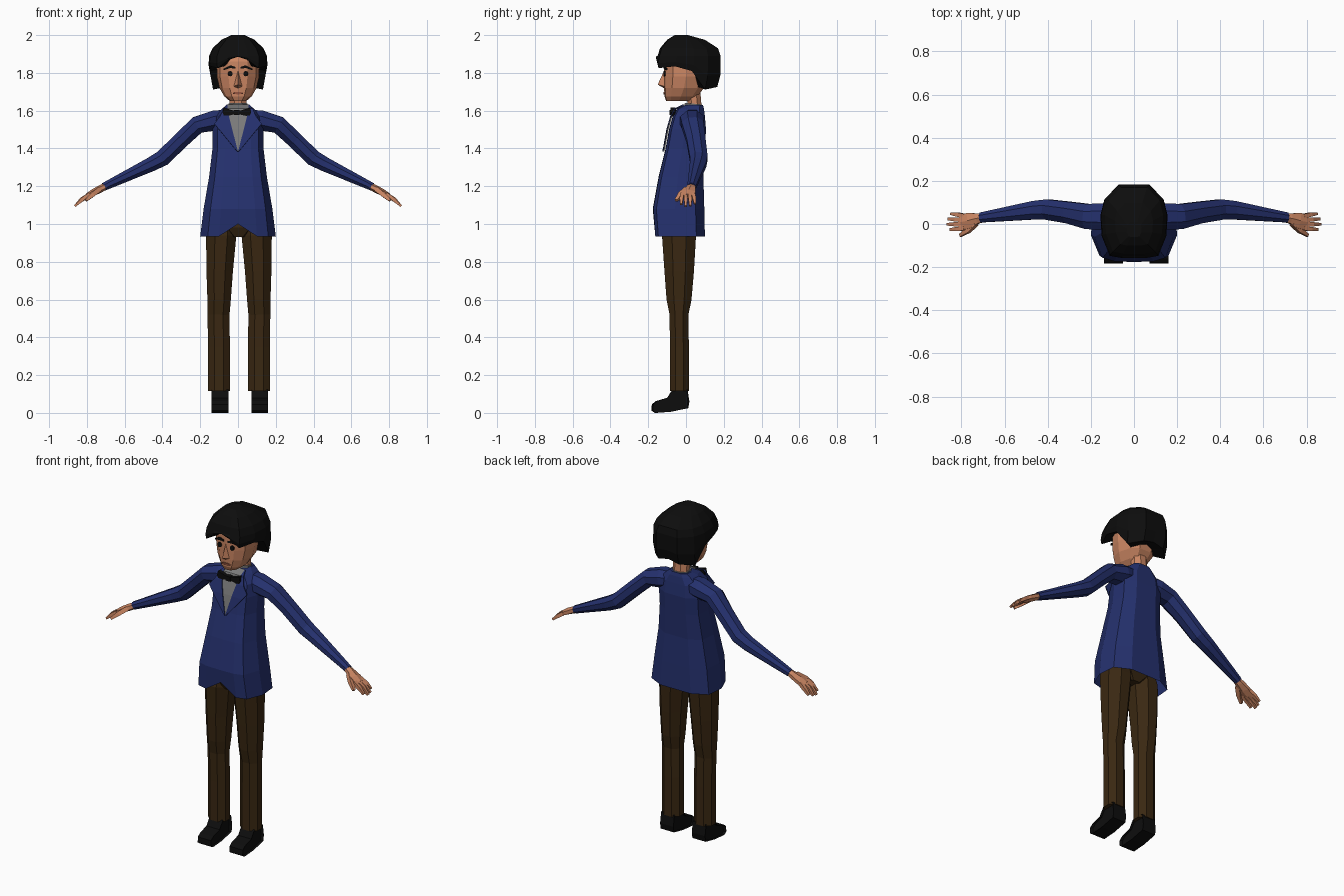
import bpy, bmesh, math
from mathutils import Vector

if "Cube" in bpy.data.objects:
    bpy.data.objects.remove(bpy.data.objects["Cube"])


def material(name, r, g, b):
    m = bpy.data.materials.new(name)
    m.use_nodes = True
    m.diffuse_color = (r, g, b, 1)
    m.node_tree.nodes["Principled BSDF"].inputs["Base Color"].default_value = (r, g, b, 1)
    return m


BLUE = material("jacket blue", .018, .03, .155)
BROWN = material("trouser brown", .042, .021, .006)
SKIN = material("skin", .6, .24, .125)
LIP = material("lip", .3, .09, .05)
BLACK = material("black", .004, .004, .004)
GREY = material("shirt grey", .2, .2, .2)


def finish(name, bm, mat):
    bmesh.ops.recalc_face_normals(bm, faces=bm.faces)
    mesh = bpy.data.meshes.new(name)
    bm.to_mesh(mesh)
    bm.free()
    mesh.materials.append(mat)
    ob = bpy.data.objects.new(name, mesh)
    bpy.context.collection.objects.link(ob)
    return ob


def loft(name, rows, mat, start=True, end=True):
    """Skin a list of closed rings."""
    bm = bmesh.new()
    rings = [[bm.verts.new(p) for p in row] for row in rows]
    n = len(rows[0])
    for a, b in zip(rings, rings[1:]):
        for i in range(n):
            j = (i + 1) % n
            bm.faces.new((a[i], a[j], b[j], b[i]))
    if start:
        bm.faces.new(rings[0])
    if end:
        bm.faces.new(rings[-1])
    return finish(name, bm, mat)


def tube(name, path, mat, n=8, side=1, shift=0):
    """Limb along a path of (x, y, z, radius along y, radius across)."""
    pts = [Vector((p[0] * side + shift, p[1], p[2])) for p in path]
    rows = []
    for i, p in enumerate(pts):
        t = (pts[min(i + 1, len(pts) - 1)] - pts[max(i - 1, 0)]).normalized()
        a = Vector((0, 1, 0))
        a = (a - t * a.dot(t)).normalized()
        b = t.cross(a)
        k = 1 / math.cos(math.pi / n)
        ang = [math.tau * (j + .5) / n for j in range(n)]
        rows.append([p + a * math.cos(w) * path[i][3] * k + b * math.sin(w) * path[i][4] * k
                     for w in ang])
    return loft(name, rows, mat)


def section(half, z, hw, front, back):
    """Symmetric ring from a half outline of (width, depth) fractions."""
    right = [Vector((u * hw, front + v * (back - front), z)) for u, v in half]
    return right + [Vector((-p.x, p.y, p.z)) for p in right[-2:0:-1]]


def prism(name, outline, depth, place, mat):
    """Extrude an outline; place maps (a, b, depth) to a point."""
    return loft(name, [[place(a, b, d) for a, b in outline] for d in depth], mat)


# Jacket body
TORSO = [(0, 0), (.5, .01), (.8, .07), (1, .43), (.95, .83), (.5, 1), (0, 1)]
coat = [(.935, .2, -.165, .1), (1.08, .182, -.176, .097), (1.25, .153, -.145, .092),
        (1.4, .135, -.108, .1), (1.5, .135, -.09, .106), (1.57, .125, -.07, .1),
        (1.61, .085, -.048, .095), (1.63, .06, -.005, .09)]
rows = [section(TORSO, *r) for r in coat]
rows[0][0].z = 1.0
loft("jacket", rows, BLUE, start=False)


def front_y(z):
    for a, b in zip(coat, coat[1:]):
        if z <= b[0]:
            return a[2] + (b[2] - a[2]) * (z - a[0]) / (b[0] - a[0])
    return coat[-1][2]


def ribbon(name, rows, off, mat):
    """Thin plate following the chest, rows of (z, x0, x1)."""
    bm = bmesh.new()
    pairs = [[bm.verts.new((x, front_y(z) - off, z)) for x in (x0, x1)] for z, x0, x1 in rows]
    for a, b in zip(pairs, pairs[1:]):
        bm.faces.new((a[0], a[1], b[1], b[0]))
    ob = finish(name, bm, mat)
    mod = ob.modifiers.new("thickness", "SOLIDIFY")
    mod.thickness = .006
    mod.offset = 0


# Shirt front and lapels
heights = (1.385, 1.4, 1.5, 1.53, 1.57, 1.61, 1.63)
outer = (.004, .018, .1, .125, .095, .078, .06)
opening = [.001 + .055 * min(1, (z - 1.385) / .215) for z in heights]
ribbon("shirt_front", [(z, -w, w) for z, w in zip(heights, opening)], .006, GREY)
for s, tag in ((1, "left"), (-1, "right")):
    ribbon(tag + "_lapel", [(z, s * w, s * o) for z, w, o in zip(heights, opening, outer)],
           .011, BLUE)
tube("shirt_collar", [(0, .035, 1.58, .055, .055), (0, .04, 1.637, .046, .05)], GREY)

# Bow tie
wing = [(0, .01), (.02, .011), (.07, .026), (.076, 0), (.066, -.022), (.02, -.011), (0, -.01)]
bow = wing + [(-x, z) for x, z in wing[-2:0:-1]]
prism("bow_tie", bow, (-.082, -.055), lambda a, b, d: (a - .006, d, 1.59 + b), BLACK)
prism("bow_knot", [(-.014, -.014), (.014, -.014), (.014, .014), (-.014, .014)], (-.088, -.05),
      lambda a, b, d: (a - .006, d, 1.59 + b), BLACK)

# Hips
tube("hips", [(.004, -.035, .93, .06, .05), (.004, -.035, .98, .085, .15),
              (.004, -.03, 1.1, .08, .13)], BROWN)

arm = [(.05, .035, 1.56, .05, .045), (.12, .033, 1.548, .064, .054), (.215, .035, 1.525, .058, .046),
       (.3, .053, 1.445, .05, .043), (.4, .067, 1.348, .047, .043), (.46, .064, 1.316, .043, .038),
       (.71, .03, 1.197, .023, .021)]
palm = [(.69, .03, 1.206, .018, .015), (.725, .026, 1.188, .024, .017),
        (.765, .015, 1.167, .036, .016), (.8, .008, 1.147, .036, .012)]
leg = [(.09, -.035, 1.02, .07, .07), (.094, -.037, .94, .09, .08), (.102, -.036, .75, .078, .07),
       (.105, -.037, .6, .066, .062), (.108, -.037, .52, .05, .058),
       (.106, -.035, .35, .05, .058), (.106, -.035, .115, .05, .058)]
shoe = [(.012, .025), (.018, .06), (.008, .125), (-.07, .125), (-.1, .08), (-.16, .062),
        (-.181, .045), (-.183, .012), (-.165, 0), (-.08, .006)]

for s, tag in ((1, "left"), (-1, "right")):
    # Sleeve and hand
    tube(tag + "_sleeve", arm, BLUE, side=s)
    tube(tag + "_palm", palm, SKIN, n=6, side=s)
    for i, reach in enumerate((.054, .066, .062, .05)):
        y = -.02 + .019 * i
        tube(f"{tag}_finger_{i + 1}",
             [(.785, y, 1.156, .01, .011), (.795 + reach * .5, y * 1.2, 1.132, .0095, .01),
              (.798 + reach, y * 1.3, 1.15 - reach * .85, .006, .006)], SKIN, n=4, side=s)
    tube(tag + "_thumb", [(.735, .005, 1.182, .014, .013), (.77, -.03, 1.155, .012, .012),
                          (.805, -.053, 1.125, .007, .007)], SKIN, n=4, side=s)
    # Trouser leg and shoe
    tube(tag + "_trouser_leg", leg, BROWN, side=s, shift=.005)
    widths = [(-.03, .7), (-.044, 1), (.044, 1), (.03, .7)]
    loft(tag + "_shoe", [[(s * .105 + .01 + w, -.08 + (y + .08) * (.92 + .08 * (k == 1)), z)
                          for y, z in shoe] for w, k in widths], BLACK)

# Neck and head
tube("neck", [(0, .05, 1.59, .035, .045), (0, .038, 1.7, .038, .045)], SKIN)
FACE = [(0, 0), (.45, .03), (.85, .2), (1, .5), (.8, .85), (.4, 1), (0, 1)]
skull = [(1.652, .045, -.105, .03), (1.675, .072, -.114, .06), (1.72, .098, -.116, .095),
         (1.78, .112, -.116, .115), (1.86, .113, -.116, .12), (1.93, .09, -.08, .1)]
loft("head", [section(FACE, *r) for r in skull], SKIN)

# Nose
nose = bmesh.new()
corner = [nose.verts.new(p) for p in ((0, -.112, 1.82), (.024, -.11, 1.728), (0, -.11, 1.715),
                                      (-.024, -.11, 1.728), (0, -.15, 1.738))]
for i in range(4):
    nose.faces.new((corner[i], corner[(i + 1) % 4], corner[4]))
nose.faces.new(corner[:4])
finish("nose", nose, SKIN)

# Painted features
disc = [(math.cos(k * math.tau / 8) * .013, math.sin(k * math.tau / 8) * .015) for k in range(8)]
for s, tag in ((1, "left"), (-1, "right")):
    prism(tag + "_eye", disc, (-.118, -.109),
          lambda a, b, d: (s * .041 + a, d, 1.796 + b), BLACK)
    brow = [(.014, 1.832), (.04, 1.84), (.078, 1.822), (.076, 1.814), (.04, 1.826), (.014, 1.822)]
    prism(tag + "_eyebrow", brow, (-.119, -.11),
          lambda a, b, d: (s * a, d + max(0, a - .05) * .4, b), BLACK)
prism("mouth", [(-.03, 1.69), (0, 1.686), (.03, 1.69), (.018, 1.698), (-.018, 1.698)],
      (-.12, -.111), lambda a, b, d: (a, d, b), LIP)

# Hair with a raised fringe and a longer back
HAIR = [(0, 0), (.35, .0), (.72, .03), (.96, .3), (1, .58), (.88, .8), (.45, 1), (0, 1)]
edge = (1.885, 1.868, 1.825, 1.835, 1.81, 1.712, 1.725, 1.74)
edge += edge[-2:0:-1]
rim = section(HAIR, 0, .15, -.155, .165)
for p, z in zip(rim, edge):
    p.z = z
inner = [Vector((p.x * .55, .01 + (p.y - .01) * .55, p.z + .015)) for p in rim]
crown = [(1.89, .153, -.15, .183), (1.93, .135, -.138, .17), (1.975, .088, -.1, .1),
         (2.0, .035, -.06, .01)]
middle = section(HAIR, 0, .156, -.158, .183)
for p, z in zip(middle, edge):
    p.z = z + (1.89 - z) * .4
loft("hair", [inner, rim, middle] + [section(HAIR, *r) for r in crown], BLACK, start=False)
